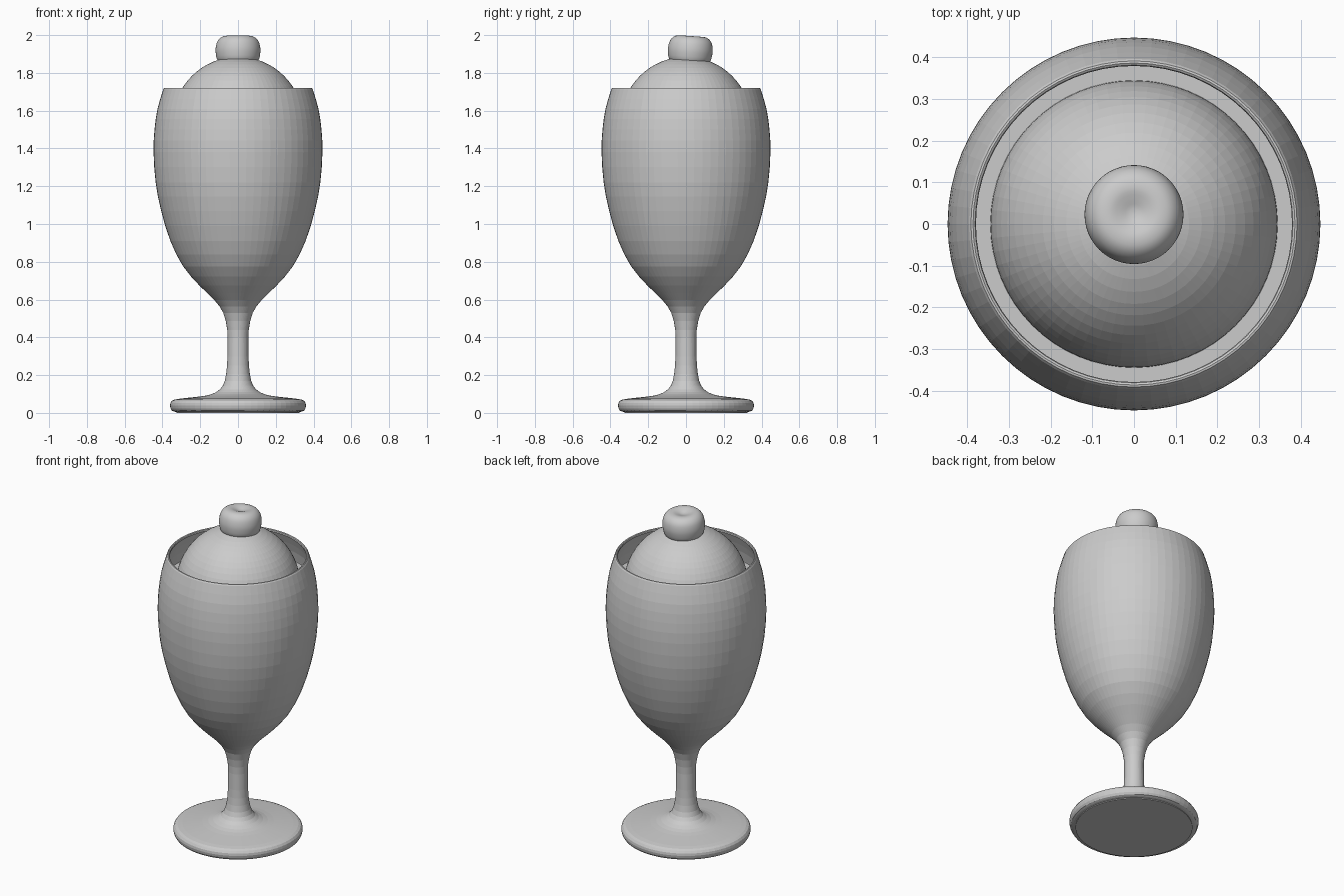
import bpy, bmesh, math
from mathutils import Vector

if "Cube" in bpy.data.objects:
    bpy.data.objects.remove(bpy.data.objects["Cube"])


def spline(pts, n=2):
    """Catmull-Rom curve through (radius, z) points."""
    p = [Vector(q) for q in pts]
    p = [2 * p[0] - p[1]] + p + [2 * p[-1] - p[-2]]
    out = []
    for a, b, c, d in zip(p, p[1:], p[2:], p[3:]):
        for i in range(n):
            t = i / n
            out.append(0.5 * (2 * b + (c - a) * t + (2 * a - 5 * b + 4 * c - d) * t ** 2
                              + (3 * b - a - 3 * c + d) * t ** 3))
    return out + [p[-2]]


def lathe(name, profile, segs=64):
    """Spin a (radius, z) profile around the z axis."""
    bm = bmesh.new()
    verts = [bm.verts.new((max(r, 0), 0, z)) for r, z in profile]
    edges = [bm.edges.new(e) for e in zip(verts, verts[1:])]
    bmesh.ops.spin(bm, geom=verts + edges, axis=(0, 0, 1), cent=(0, 0, 0),
                   steps=segs, angle=math.tau, use_duplicate=False)
    bmesh.ops.remove_doubles(bm, verts=bm.verts, dist=1e-4)
    bmesh.ops.dissolve_degenerate(bm, edges=bm.edges, dist=1e-5)
    bmesh.ops.recalc_face_normals(bm, faces=bm.faces)
    mesh = bpy.data.meshes.new(name)
    bm.to_mesh(mesh)
    bm.free()
    obj = bpy.data.objects.new(name, mesh)
    bpy.context.collection.objects.link(obj)
    return obj


# Footed glass: foot, stem, bowl outside, rounded lip, then bowl inside
outer = spline([(.325, .004), (.35, .012), (.36, .038), (.35, .064), (.31, .075),
                (.2, .087), (.14, .099), (.095, .125), (.07, .17), (.058, .25),
                (.055, .35), (.057, .44), (.078, .53), (.125, .597), (.205, .675),
                (.29, .775), (.358, .91), (.407, 1.07), (.436, 1.22), (.447, 1.38),
                (.442, 1.5), (.426, 1.61), (.396, 1.712)])
lip = [(.391, 1.719), (.386, 1.72), (.381, 1.717)]
inner = spline([(.379, 1.71), (.413, 1.61), (.43, 1.5), (.435, 1.38), (.424, 1.22),
                (.395, 1.07), (.344, .91), (.272, .785), (.18, .69), (.09, .63), (0, .6)])
lathe("glass", [(0, 0), (.325, 0)] + outer + lip + inner)

# Drink filling the bowl, with a flat surface
lathe("drink", [(0, 1.55), (.421, 1.55)] +
      [(max(r - .002, 0), z + .002) for r, z in inner if z < 1.53])

# Scoop of ice cream resting in the drink
lathe("scoop", [(.345 * math.sin(a), 1.54 + .345 * math.cos(a))
                for a in (math.pi * i / 32 for i in range(33))])

# Cherry with a dimpled top, tipped slightly backwards
cherry = lathe("cherry", spline([(0, .071), (.015, .073), (.035, .08), (.06, .086),
                                 (.088, .08), (.109, .058), (.118, .023), (.117, -.01),
                                 (.107, -.045), (.075, -.075), (.035, -.088), (0, -.09)], 3), 48)
cherry.location = (0, .022, 1.909)
cherry.rotation_euler = (math.radians(-4), 0, 0)
cherry.data.shade_smooth()
